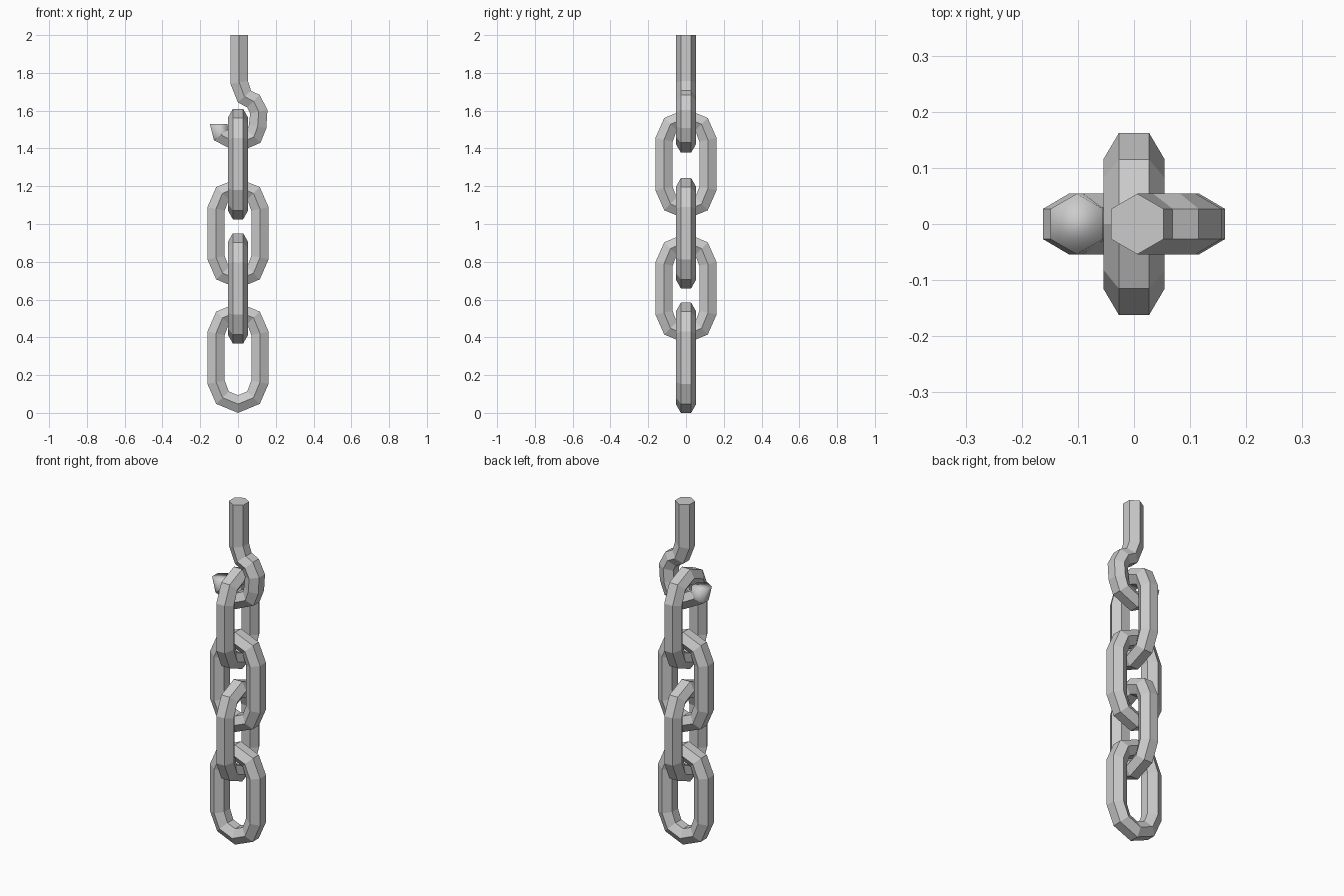
import bpy, bmesh
from math import sin, cos, pi, radians
from mathutils import Vector

if "Cube" in bpy.data.objects:
    bpy.data.objects.remove(bpy.data.objects["Cube"])

R = 0.054                  # hexagonal bar radius
FLAT = R * cos(pi / 6)     # in-plane half width of the bar
LINK_R = 0.163 - FLAT      # centre-line radius of a link end
LINK_H = 0.584             # overall link height


def hex_bar(name, path, closed=False, smooth_end=False):
    """Sweep a hexagon along a path lying in the XZ plane."""
    bm = bmesh.new()
    pts = [Vector((x, 0, z)) for x, z in path]
    n = len(pts)
    rings = []
    for i, p in enumerate(pts):
        before = p - pts[i - 1] if closed or i > 0 else Vector()
        after = pts[(i + 1) % n] - p if closed or i < n - 1 else Vector()
        t = (before.normalized() + after.normalized()).normalized()
        if smooth_end and i in (0, n - 1):
            t = Vector((0, 0, -1 if i == 0 else 1))   # level bar ends
        side = Vector((t.z, 0, -t.x))
        rings.append([bm.verts.new(p + side * R * sin(k * pi / 3)
                                   + Vector((0, R * cos(k * pi / 3), 0)))
                      for k in range(6)])
    for i in range(n if closed else n - 1):
        a, b = rings[i], rings[(i + 1) % n]
        for k in range(6):
            f = bm.faces.new((a[k], a[(k + 1) % 6], b[(k + 1) % 6], b[k]))
            f.smooth = smooth_end and i == n - 2
    if not closed:
        bm.faces.new(rings[0])
        bm.faces.new(rings[-1]).smooth = smooth_end
    bmesh.ops.recalc_face_normals(bm, faces=bm.faces[:])
    mesh = bpy.data.meshes.new(name)
    bm.to_mesh(mesh)
    bm.free()
    obj = bpy.data.objects.new(name, mesh)
    bpy.context.collection.objects.link(obj)
    return obj


# Chain links: two four-segment half circles joined by straight bars
half = LINK_H / 2 - 0.163
link_path = []
for start, dz in ((0, half), (180, -half)):
    for k in range(5):
        a = radians(start + 45 * k)
        link_path.append((LINK_R * cos(a), LINK_R * sin(a) + dz))

for i, bottom in enumerate((0.0, 0.367, 0.659, 1.025)):
    link = hex_bar(f"chain_link_{i + 1}", link_path, closed=True)
    link.location.z = bottom + LINK_H / 2
    link.rotation_euler.z = pi / 2 * (i % 2)

# Hook: straight shank, bending right, then round and up to the tip
hex_bar("hook", [(0.006, 2.0), (0.006, 1.75), (0.034, 1.675), (0.082, 1.65),
                 (0.11, 1.595), (0.104, 1.517), (0.085, 1.462), (0.0, 1.424),
                 (-0.09, 1.472), (-0.102, 1.53)], smooth_end=True)
